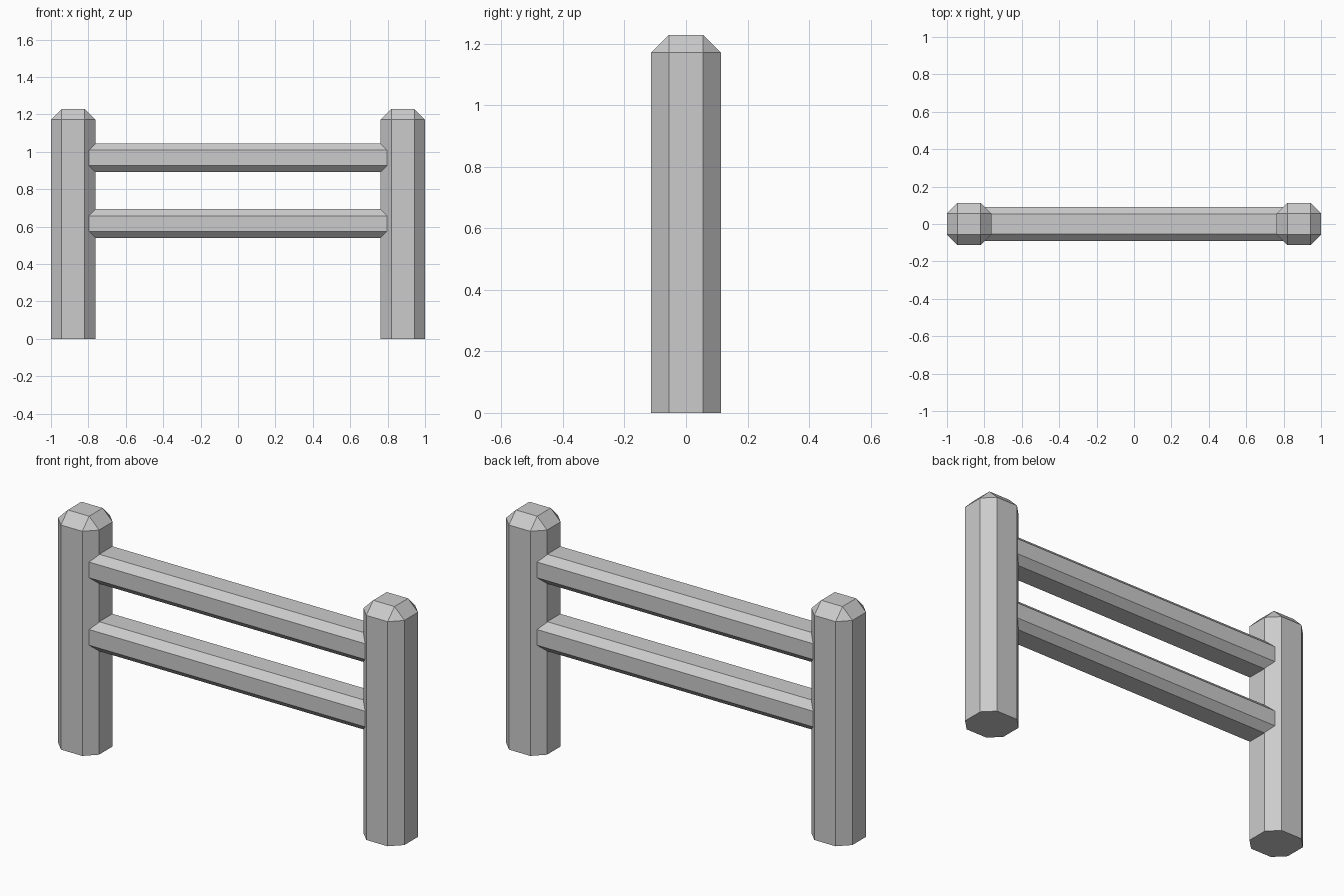
import bpy, bmesh
from mathutils import Vector

if "Cube" in bpy.data.objects:
    bpy.data.objects.remove(bpy.data.objects["Cube"])


def chamfered_box(name, lo, hi, bevel, keep_edge):
    """Box between two corners; edges accepted by keep_edge get a flat chamfer."""
    lo, hi = Vector(lo), Vector(hi)
    bm = bmesh.new()
    bmesh.ops.create_cube(bm, size=1)
    for v in bm.verts:
        v.co = Vector(lo[i] + (v.co[i] + 0.5) * (hi[i] - lo[i]) for i in range(3))
    edges = [e for e in bm.edges if keep_edge(*(v.co for v in e.verts))]
    bmesh.ops.bevel(bm, geom=edges, offset=bevel, offset_type='OFFSET',
                    segments=1, profile=0.5, affect='EDGES')
    bmesh.ops.recalc_face_normals(bm, faces=bm.faces[:])
    mesh = bpy.data.meshes.new(name)
    bm.to_mesh(mesh)
    bm.free()
    obj = bpy.data.objects.new(name, mesh)
    bpy.context.collection.objects.link(obj)
    return obj


# Posts: eight-sided with chamfered tops and flat feet
for name, x in (("left_post", -0.8815), ("right_post", 0.8815)):
    chamfered_box(name, (x - 0.1185, -0.113, 0), (x + 0.1185, 0.113, 1.229), 0.057,
                  lambda a, b: max(a.z, b.z) > 0.01)

# Rails: eight-sided bars whose ends are buried in the posts
for name, z in (("lower_rail", 0.616), ("upper_rail", 0.968)):
    chamfered_box(name, (-0.86, -0.09, z - 0.077), (0.86, 0.09, z + 0.077), 0.036,
                  lambda a, b: abs(a.x - b.x) > 0.1)
